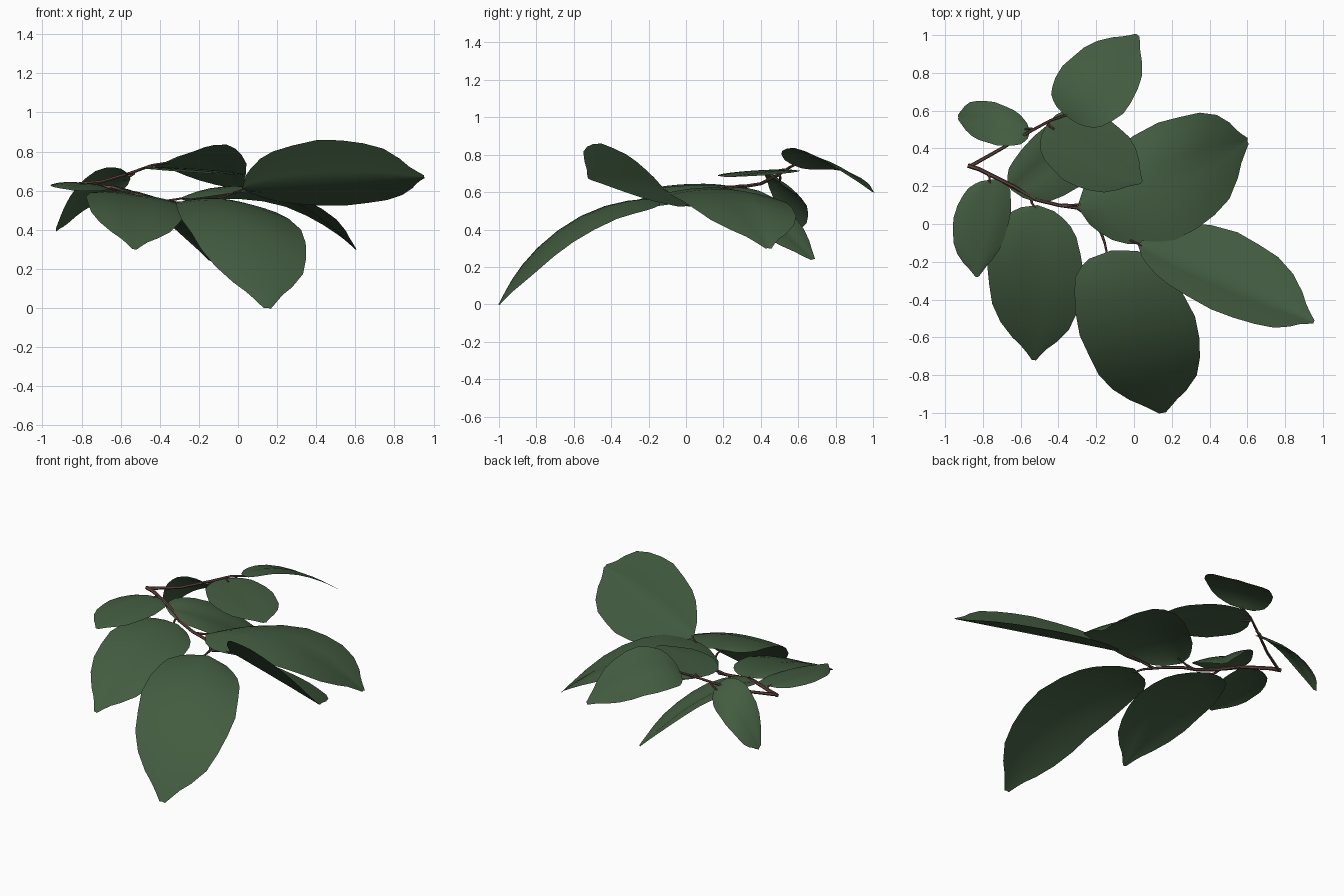
import bpy, bmesh, math
from mathutils import Vector as V

if "Cube" in bpy.data.objects:
    bpy.data.objects.remove(bpy.data.objects["Cube"])


def material(name, rgb):
    m = bpy.data.materials.new(name)
    m.diffuse_color = (*rgb, 1)
    m.use_nodes = True
    m.node_tree.nodes["Principled BSDF"].inputs["Base Color"].default_value = m.diffuse_color
    return m


GREEN = material("leaf green", (0.055, 0.106, 0.051))
BROWN = material("twig brown", (0.13, 0.066, 0.052))

# Half-width of a leaf along its midrib: round base, pointed drip tip
PROFILE = [(0, 0), (.02, .24), (.05, .42), (.10, .61), (.17, .78), (.28, .93), (.42, 1),
           (.55, .98), (.67, .87), (.78, .68), (.87, .43), (.92, .23), (.96, .12), (1, .03)]


def leaf(name, base, mid, tip, left, right, p_base=.85, p_tip=.9, bulge=.04):
    """Midrib through three points; left/right are the edge points at half length.
    Lower powers give a blunter base or tip."""
    a, m, b = V(base), V(mid), V(tip)
    ctrl = 2 * m - (a + b) / 2
    sides = (V(left) - m, V(right) - m)
    bm = bmesh.new()
    rows = []
    for i, (t, w) in enumerate(PROFILE):
        w = w ** (p_base if t < .42 else p_tip)
        c = a * (1 - t) ** 2 + ctrl * 2 * t * (1 - t) + b * t * t
        row = []
        for k in range(-4, 5):
            s = abs(k) / 4
            off = sides[0] if k < 0 else sides[1]
            ripple = 1 + 0.02 * math.sin(i * 2.3 + (1 if k < 0 else 0)) * s
            up = V((0, 0, bulge * s * (1 - s) * w))
            row.append(bm.verts.new(c + off * (s * w * ripple) + up))
        rows.append(row)
    for r0, r1 in zip(rows, rows[1:]):
        for j in range(8):
            bm.faces.new((r0[j], r1[j], r1[j + 1], r0[j + 1]))
    bmesh.ops.remove_doubles(bm, verts=bm.verts, dist=0.0005)
    bm.normal_update()
    if sum(f.normal.z for f in bm.faces) < 0:
        bmesh.ops.reverse_faces(bm, faces=bm.faces)
    for f in bm.faces:
        f.smooth = True
    me = bpy.data.meshes.new(name)
    bm.to_mesh(me)
    bm.free()
    me.materials.append(GREEN)
    bpy.context.collection.objects.link(bpy.data.objects.new(name, me))


def twig(name, pts, r0, r1):
    """Tapered tube through the points."""
    cu = bpy.data.curves.new(name, "CURVE")
    cu.dimensions = "3D"
    cu.bevel_depth = 1
    cu.bevel_resolution = 1
    cu.use_fill_caps = True
    sp = cu.splines.new("POLY")
    sp.points.add(len(pts) - 1)
    for i, p in enumerate(pts):
        sp.points[i].co = (*p, 1)
        sp.points[i].radius = r0 + (r1 - r0) * i / (len(pts) - 1)
    cu.materials.append(BROWN)
    ob = bpy.data.objects.new(name, cu)
    bpy.context.collection.objects.link(ob)
    bpy.ops.object.select_all(action="DESELECT")
    ob.select_set(True)
    bpy.context.view_layer.objects.active = ob
    bpy.ops.object.convert(target="MESH")
    bpy.ops.object.shade_smooth_by_angle()


# Leaves
leaf("leaf_front_large", (-.12, -.14, .56), (.04, -.60, .435), (.15, -1, 0),
     (-.26, -.66, .41), (.34, -.56, .36), .6, .8)
leaf("leaf_front_left", (-.51, .10, .57), (-.52, -.29, .53), (-.53, -.72, .30),
     (-.775, -.28, .55), (-.27, -.34, .48), .75, .9)
leaf("leaf_left_small", (-.76, .235, .63), (-.81, -.01, .635), (-.83, -.28, .60),
     (-.96, -.01, .63), (-.66, .02, .605), .75, .8)
leaf("leaf_back_left_small", (-.55, .49, .66), (-.75, .535, .61), (-.93, .565, .40),
     (-.76, .425, .68), (-.77, .65, .51), .75, .65)
leaf("leaf_back", (-.36, .57, .745), (-.19, .75, .77), (.02, 1, .60),
     (-.345, .87, .705), (-.03, .62, .825), .75, .8, -.01)
leaf("leaf_middle_upper", (-.46, .53, .72), (-.21, .37, .705), (.04, .22, .68),
     (-.10, .53, .70), (-.33, .21, .70), .75, .85, .02)
leaf("leaf_middle_lower", (-.65, .18, .61), (-.40, .38, .52), (-.14, .68, .24),
     (-.49, .50, .545), (-.25, .24, .48), .8, .7)
leaf("leaf_right_front", (.02, -.11, .61), (.47, -.30, .635), (.95, -.52, .67),
     (.62, -.08, .53), (.48, -.48, .86), .85, .9, .02)
leaf("leaf_right_back", (-.30, .09, .56), (.15, .25, .60), (.60, .44, .30),
     (.20, .56, .53), (.29, -.05, .57), .8, .85)

# Main twigs, forking from the thick cut end
twig("main_twig", [(-.88, .31, .63), (-.82, .29, .63), (-.64, .20, .615), (-.52, .13, .58),
                   (-.40, .10, .55), (-.30, .085, .535), (-.22, .03, .53), (-.18, -.03, .535)],
     .012, .008)
twig("back_twig", [(-.86, .31, .63), (-.70, .40, .645), (-.55, .49, .69), (-.44, .55, .73),
                   (-.35, .58, .745)], .010, .006)

# Leaf stalks
STALKS = {
    "stalk_front_large": [(-.18, -.03, .535), (-.155, -.10, .55), (-.14, -.17, .555)],
    "stalk_right_front": [(-.18, -.03, .535), (-.07, -.06, .57), (.04, -.115, .612)],
    "stalk_right_back": [(-.38, .10, .545), (-.32, .10, .555), (-.25, .11, .568)],
    "stalk_front_left": [(-.55, .15, .59), (-.54, .11, .575), (-.52, .08, .57)],
    "stalk_left_small": [(-.78, .27, .628), (-.765, .25, .63), (-.765, .21, .63)],
    "stalk_middle_lower": [(-.67, .22, .62), (-.65, .19, .61), (-.62, .20, .60)],
    "stalk_back_left_small": [(-.53, .50, .69), (-.55, .505, .675), (-.58, .50, .655)],
    "stalk_middle_upper": [(-.46, .54, .72), (-.45, .52, .72), (-.42, .50, .718)],
}
for name, pts in STALKS.items():
    twig(name, pts, .008, .005)
